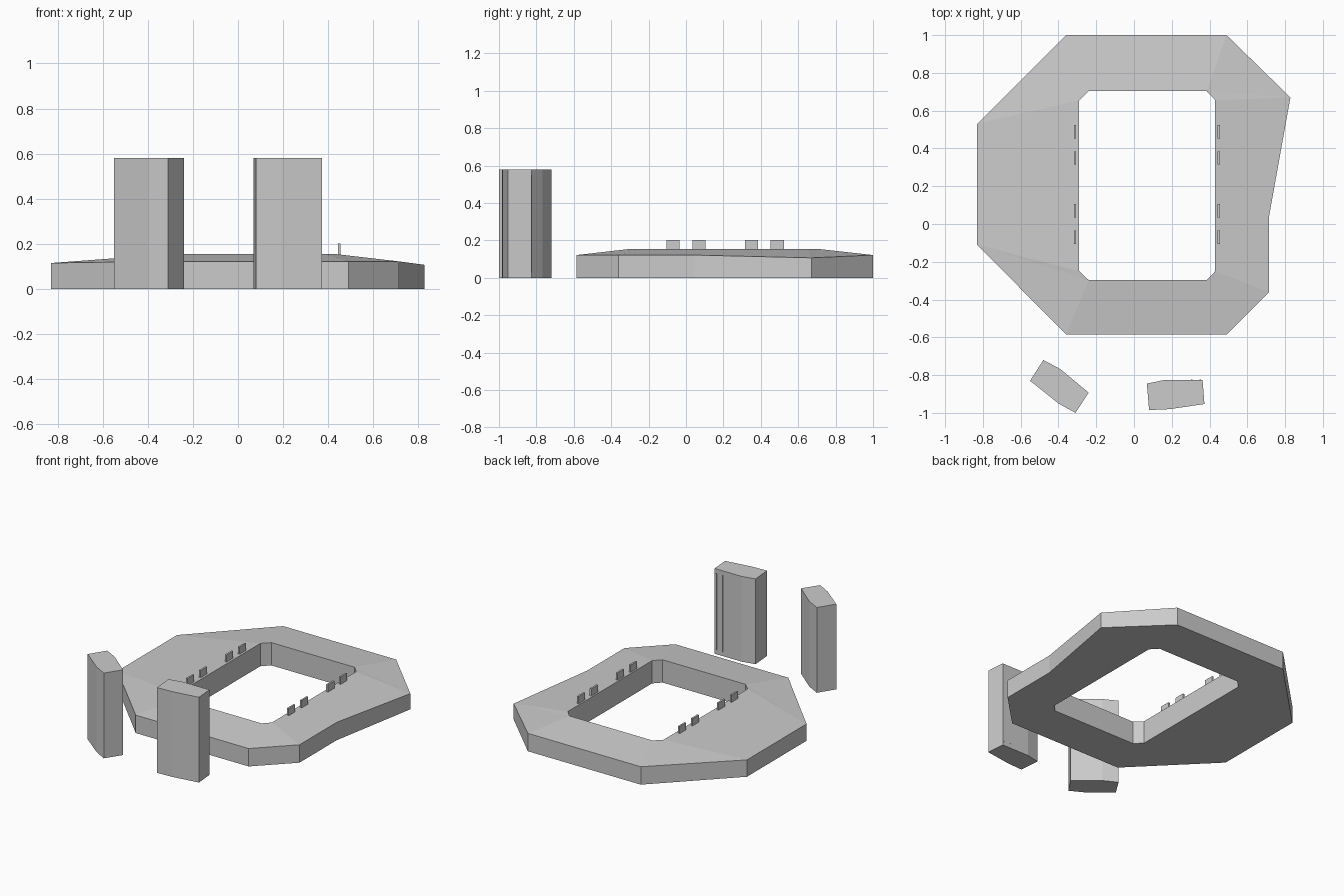
import bpy, bmesh

if "Cube" in bpy.data.objects:
    bpy.data.objects.remove(bpy.data.objects["Cube"])


def make(name, bm):
    bmesh.ops.recalc_face_normals(bm, faces=bm.faces[:])
    me = bpy.data.meshes.new(name)
    bm.to_mesh(me)
    bm.free()
    ob = bpy.data.objects.new(name, me)
    bpy.context.collection.objects.link(ob)
    return ob


def prism(name, outline, z0, z1):
    bm = bmesh.new()
    lo = [bm.verts.new((x, y, z0)) for x, y in outline]
    hi = [bm.verts.new((x, y, z1)) for x, y in outline]
    n = len(outline)
    bm.faces.new(lo[::-1])
    bm.faces.new(hi)
    for i in range(n):
        j = (i + 1) % n
        bm.faces.new((lo[i], lo[j], hi[j], hi[i]))
    return make(name, bm)


def box(name, x0, x1, y0, y1, z0, z1):
    return prism(name, [(x0, y0), (x1, y0), (x1, y1), (x0, y1)], z0, z1)


# Ring-shaped platform: outer outline (x, y, rim height) and inner opening
outer = [(-0.36, 1, .122), (-0.83, .53, .115), (-0.83, -.11, .115),
         (-0.36, -.585, .122), (.49, -.585, .122), (.715, -.36, .122),
         (.715, .04, .122), (.828, .67, .107), (.49, 1, .122)]
inner = [(-.24, .703), (-.29, .655), (-.29, -.25), (-.24, -.297),
         (.385, -.297), (.43, -.25), (.43, .655), (.385, .703)]
match = [0, 1, 2, 3, 4, 5, 5, 6, 7]   # inner corner joined to each outer corner
bm = bmesh.new()
out_lo = [bm.verts.new((x, y, 0)) for x, y, z in outer]
out_hi = [bm.verts.new(p) for p in outer]
in_lo = [bm.verts.new((x, y, 0)) for x, y in inner]
in_hi = [bm.verts.new((x, y, .155)) for x, y in inner]
for i in range(9):
    j = (i + 1) % 9
    a, b = match[i], match[j]
    bm.faces.new((out_lo[i], out_lo[j], out_hi[j], out_hi[i]))
    for o, n in ((out_hi, in_hi), (out_lo, in_lo)):
        bm.faces.new((o[i], o[j], n[b]))
        if a != b:
            bm.faces.new((o[i], n[b], n[a]))
    if a != b:
        bm.faces.new((in_lo[a], in_lo[b], in_hi[b], in_hi[a]))
make("ring_platform", bm)

# Small upright tabs along both long sides of the opening
for side, x in (("left", -.312), ("right", .449)):
    for k, y in enumerate((-.07, .07, .35, .488)):
        box(f"tab_{side}_{k + 1}", x - .006, x + .006, y - .035, y + .035, .145, .202)

# Two free-standing bent slabs in front
prism("left_slab", [(-.48, -.72), (-.55, -.83), (-.40, -.95), (-.31, -1),
                    (-.24, -.893), (-.39, -.768)], 0, .58)
prism("right_slab", [(.068, -.845), (.08, -.985), (.19, -.98), (.373, -.953),
                     (.363, -.826), (.16, -.826)], 0, .58)

# Thin vertical strips on the back of the right slab
for k, x in enumerate((.35, .305)):
    box(f"slab_strip_{k + 1}", x - .004, x + .004, -.829, -.824, .03, .55)
